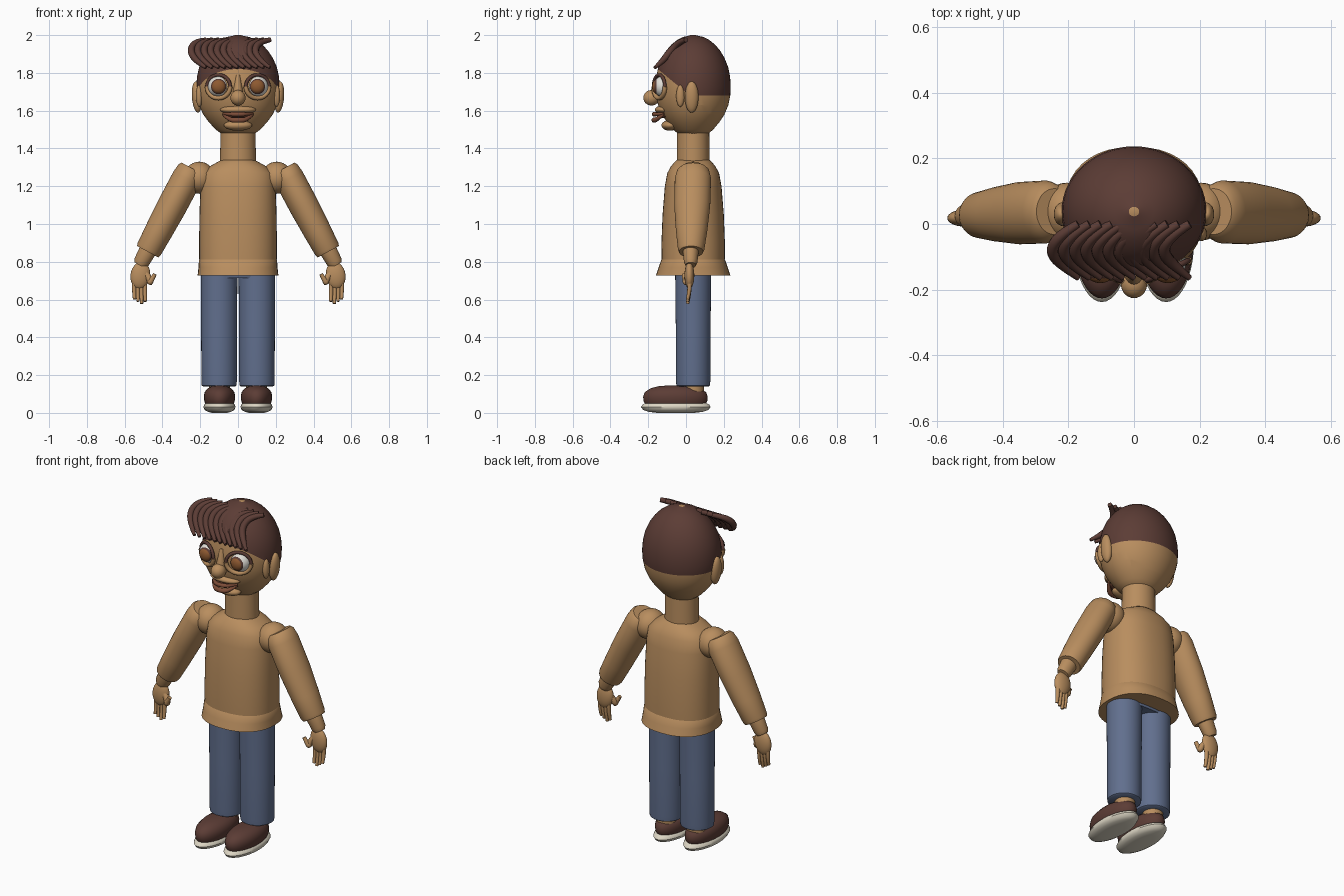
import bpy, bmesh, math
from mathutils import Vector

if "Cube" in bpy.data.objects:
    bpy.data.objects.remove(bpy.data.objects["Cube"])


def material(name, rgb):
    m = bpy.data.materials.new(name)
    m.diffuse_color = (*rgb, 1)
    m.use_nodes = True
    m.node_tree.nodes["Principled BSDF"].inputs["Base Color"].default_value = m.diffuse_color
    return m


TAN = material("tan", (0.485, 0.27, 0.114))
BLUE = material("denim blue", (0.120, 0.160, 0.270))
HAIR = material("dark brown", (0.107, 0.046, 0.036))
CREAM = material("cream", (0.72, 0.67, 0.55))
WHITE = material("eye white", (0.75, 0.73, 0.68))
IRIS = material("iris brown", (0.27, 0.10, 0.03))
LIP = material("lip brown", (0.21, 0.075, 0.04))


def finish(name, bm, *mats, angle=40):
    bmesh.ops.recalc_face_normals(bm, faces=bm.faces[:])
    me = bpy.data.meshes.new(name)
    bm.to_mesh(me)
    bm.free()
    ob = bpy.data.objects.new(name, me)
    bpy.context.collection.objects.link(ob)
    for m in mats:
        me.materials.append(m)
    bpy.ops.object.select_all(action='DESELECT')
    bpy.context.view_layer.objects.active = ob
    ob.select_set(True)
    bpy.ops.object.shade_smooth_by_angle(angle=math.radians(angle))
    return ob


def loft_mesh(rings, u=(1, 0, 0), v=(0, 1, 0), n=40, power=2.0):
    """Skin through rings of (centre, radius along u, radius along v), ends closed."""
    u, v = Vector(u), Vector(v)
    bm = bmesh.new()
    loops = []
    for c, ru, rv in rings:
        loop = []
        for i in range(n):
            a = 2 * math.pi * i / n
            ca, sa = math.cos(a), math.sin(a)
            x = math.copysign(abs(ca) ** (2 / power), ca) * ru
            y = math.copysign(abs(sa) ** (2 / power), sa) * rv
            loop.append(bm.verts.new(Vector(c) + u * x + v * y))
        loops.append(loop)
    for a, b in zip(loops, loops[1:]):
        for i in range(n):
            bm.faces.new((a[i], a[(i + 1) % n], b[(i + 1) % n], b[i]))
    bm.faces.new(loops[0])
    bm.faces.new(loops[-1])
    return bm


def upright(profile, x, y):
    return [((x, y, z), rx, ry) for z, rx, ry in profile]


def ellipsoid(name, c, r, mat, tilt=0.0):
    bm = bmesh.new()
    bmesh.ops.create_uvsphere(bm, u_segments=28, v_segments=16, radius=1)
    bmesh.ops.scale(bm, vec=r, verts=bm.verts[:])
    ob = finish(name, bm, mat)
    ob.location = c
    ob.rotation_euler = (0, tilt, 0)
    return ob


def tube(name, pts, r, mat, radii=None):
    cu = bpy.data.curves.new(name, 'CURVE')
    cu.dimensions = '3D'
    cu.bevel_depth = r
    cu.bevel_resolution = 3
    cu.use_fill_caps = True
    sp = cu.splines.new('NURBS')
    sp.points.add(len(pts) - 1)
    for i, p in enumerate(pts):
        sp.points[i].co = (*p, 1)
        sp.points[i].radius = radii[i] if radii else 1
    sp.use_endpoint_u = True
    sp.order_u = 3
    sp.resolution_u = 6
    cu.materials.append(mat)
    ob = bpy.data.objects.new(name, cu)
    bpy.context.collection.objects.link(ob)
    bpy.ops.object.select_all(action='DESELECT')
    bpy.context.view_layer.objects.active = ob
    ob.select_set(True)
    bpy.ops.object.convert(target='MESH')
    bpy.ops.object.shade_smooth_by_angle(angle=math.radians(50))


CY = 0.038  # depth of the body axis

# Sweater body, flared hem and collar
finish("sweater_body", loft_mesh(upright([
    (0.80, 0.205, 0.167), (0.90, 0.206, 0.168), (1.05, 0.204, 0.162), (1.20, 0.199, 0.150),
    (1.27, 0.190, 0.137), (1.305, 0.150, 0.118), (1.33, 0.105, 0.097), (1.34, 0.085, 0.085)],
    0, CY), power=2.3))
bpy.context.object.data.materials.append(TAN)
finish("sweater_hem", loft_mesh(upright([
    (0.728, 0.214, 0.197), (0.77, 0.209, 0.183), (0.81, 0.207, 0.169), (0.825, 0.195, 0.155)],
    0, CY), power=2.3), TAN)

# Neck
finish("neck", loft_mesh(upright([
    (1.32, 0.096, 0.087), (1.40, 0.094, 0.086), (1.49, 0.092, 0.085)], 0, CY)), TAN)

# Head: egg profile, cut along the hairline so the scalp can be coloured
prof = [(1.465, .055), (1.475, .085), (1.50, .118), (1.54, .155), (1.58, .184), (1.63, .207),
        (1.68, .218), (1.73, .221), (1.78, .217), (1.83, .206), (1.88, .184), (1.92, .157),
        (1.95, .128), (1.975, .093), (1.99, .06), (1.998, .02), (2.0, .016)]
bm = loft_mesh(upright([(z, r, r * 0.9) for z, r in prof], 0, CY), n=56)
front = Vector((0, 0.83, 1)).normalized()
for co, no in (((0, 0.02, 1.68), (0, 0, 1)), ((0, 0.02, 1.68), front)):
    bmesh.ops.bisect_plane(bm, geom=bm.verts[:] + bm.edges[:] + bm.faces[:],
                           plane_co=co, plane_no=no, dist=1e-5)
for f in bm.faces:
    c = f.calc_center_median() - Vector((0, 0.02, 1.68))
    crown = math.hypot(f.calc_center_median().x, c.y - 0.018) < 0.01 and c.z > 0.3
    f.material_index = int(c.z > 0 and c.dot(front) > 0 and not crown)
finish("head", bm, TAN, HAIR)

# Fringe of curved locks lying in the hairline plane
for i in range(11):
    x = -0.205 + 0.034 * i
    tube("hair_lock", [(x + 0.035, 0.0, 1.975), (x - 0.025, -0.035, 1.965),
                       (x - 0.050, -0.085, 1.915), (x - 0.015, -0.125, 1.86),
                       (x + 0.035, -0.165, 1.828)], 0.017, HAIR,
         [0.75, 1.0, 1.1, 1.0, 0.5])

# Nose
finish("nose_bridge", loft_mesh([
    ((0, -0.150, 1.66), 0.034, 0.045), ((0, -0.150, 1.72), 0.024, 0.032),
    ((0, -0.145, 1.79), 0.012, 0.015)], n=20), TAN)
ellipsoid("nose_tip", (0, -0.183, 1.668), (0.04, 0.043, 0.041), TAN)

# Mouth and chin
ellipsoid("upper_muzzle", (0, -0.115, 1.605), (0.095, 0.050, 0.024), TAN)
for nm, z, dz, r in (("upper_lip", 1.585, -0.004, 0.011), ("lower_lip", 1.580, -0.03, 0.013)):
    tube(nm, [(-0.078, -0.118, z), (-0.045, -0.160, z + dz), (0, -0.172, z + dz),
              (0.045, -0.160, z + dz), (0.078, -0.118, z)], r, LIP, [.5, 1, 1.1, 1, .5])
ellipsoid("mouth", (0, -0.118, 1.573), (0.07, 0.037, 0.013), LIP)
ellipsoid("chin", (0, -0.085, 1.522), (0.075, 0.045, 0.028), TAN)

for s in (-1, 1):
    # Eyes with socket rim, iris and lash line
    ex, ez = 0.103 * s, 1.728
    ellipsoid("eyeball", (ex, -0.118, ez), (0.056, 0.056, 0.056), WHITE)
    ellipsoid("iris_rim", (ex, -0.154, ez), (0.041, 0.022, 0.041), HAIR)
    ellipsoid("iris", (ex, -0.158, ez), (0.037, 0.022, 0.037), IRIS)
    arc = [(ex + 0.062 * math.cos(a), -0.142 + 0.03 * s * math.cos(a), ez + 0.062 * math.sin(a))
           for a in (math.pi * k / 12 for k in range(25))]
    tube("upper_eyelid", arc[:13], 0.009, HAIR)
    tube("lower_eyelid", arc[12:], 0.012, TAN)
    # Ears
    ellipsoid("ear", (0.218 * s, 0.030, 1.672), (0.026, 0.036, 0.083), TAN, 0.08 * s)
    ellipsoid("inner_ear", (0.205 * s, -0.030, 1.678), (0.018, 0.022, 0.058), TAN)

    # Sleeve along the slanted arm axis
    d = Vector((0.475 * s, 0, -0.88)).normalized()
    u = Vector((d.z, 0, -d.x))
    a, b = Vector((0.243 * s, CY, 1.295)), Vector((0.478 * s, 0.027, 0.853))
    rings = [(a.lerp(b, t), ru, rv) for t, ru, rv in (
        (0, 0.062, 0.070), (0.03, 0.073, 0.085), (0.12, 0.079, 0.096), (0.45, 0.079, 0.095),
        (0.75, 0.074, 0.083), (0.97, 0.069, 0.070), (1, 0.064, 0.064))]
    finish("sleeve", loft_mesh(rings, u, (0, 1, 0)), TAN)
    ellipsoid("shoulder", (0.205 * s, CY, 1.245), (0.082, 0.088, 0.085), TAN)

    # Wrist and hand
    w = Vector((0.472 * s, 0.025, 0.87))
    finish("wrist", loft_mesh([(w, 0.047, 0.043), (w + d * 0.08, 0.042, 0.036),
                               (w + d * 0.10, 0.032, 0.028)], u, (0, 1, 0), 24), TAN)
    ellipsoid("palm", (0.517 * s, 0.018, 0.728), (0.052, 0.026, 0.072), TAN, -0.15 * s)
    for k in range(4):
        x = 0.492 + 0.019 * k
        tip = 0.578 + 0.012 * abs(k - 1)
        tube("finger", [(x * s, 0.018, 0.71), ((x + 0.002) * s, 0.022, 0.65),
                        ((x - 0.001) * s, 0.008, tip)], 0.0115, TAN, [1.1, 1, 0.75])
    tube("thumb", [(0.49 * s, 0.015, 0.74), (0.462 * s, 0.005, 0.70), (0.468 * s, -0.005, 0.685),
                   (0.440 * s, -0.01, 0.735)], 0.015, TAN, [1.2, 1.2, 1, 0.7])

    # Trouser leg, ankle and shoe
    finish("trouser_leg", loft_mesh(upright([
        (0.14, 0.085, 0.083), (0.145, 0.092, 0.089), (0.17, 0.094, 0.091), (0.45, 0.095, 0.092),
        (0.80, 0.097, 0.096)], 0.100 * s, CY)), BLUE)
    finish("ankle", loft_mesh(upright([(0.10, 0.055, 0.055), (0.16, 0.055, 0.055)],
                                      0.098 * s, 0.04), n=28), TAN)
    finish("shoe", loft_mesh(upright([
        (0.04, 0.072, 0.155), (0.06, 0.080, 0.168), (0.085, 0.083, 0.171), (0.11, 0.079, 0.162),
        (0.13, 0.063, 0.132), (0.141, 0.040, 0.090), (0.145, 0.015, 0.04)],
        0.098 * s, -0.056)), HAIR)
    finish("sole", loft_mesh(upright([
        (0.0, 0.040, 0.10), (0.006, 0.062, 0.145), (0.015, 0.078, 0.172), (0.031, 0.085, 0.184),
        (0.045, 0.081, 0.176), (0.056, 0.066, 0.15)], 0.098 * s, -0.054)), CREAM)

# Seat of the trousers, hidden under the hem
finish("trouser_seat", loft_mesh(upright([
    (0.715, 0.185, 0.09), (0.80, 0.190, 0.11)], 0, CY), power=2.5), BLUE)
